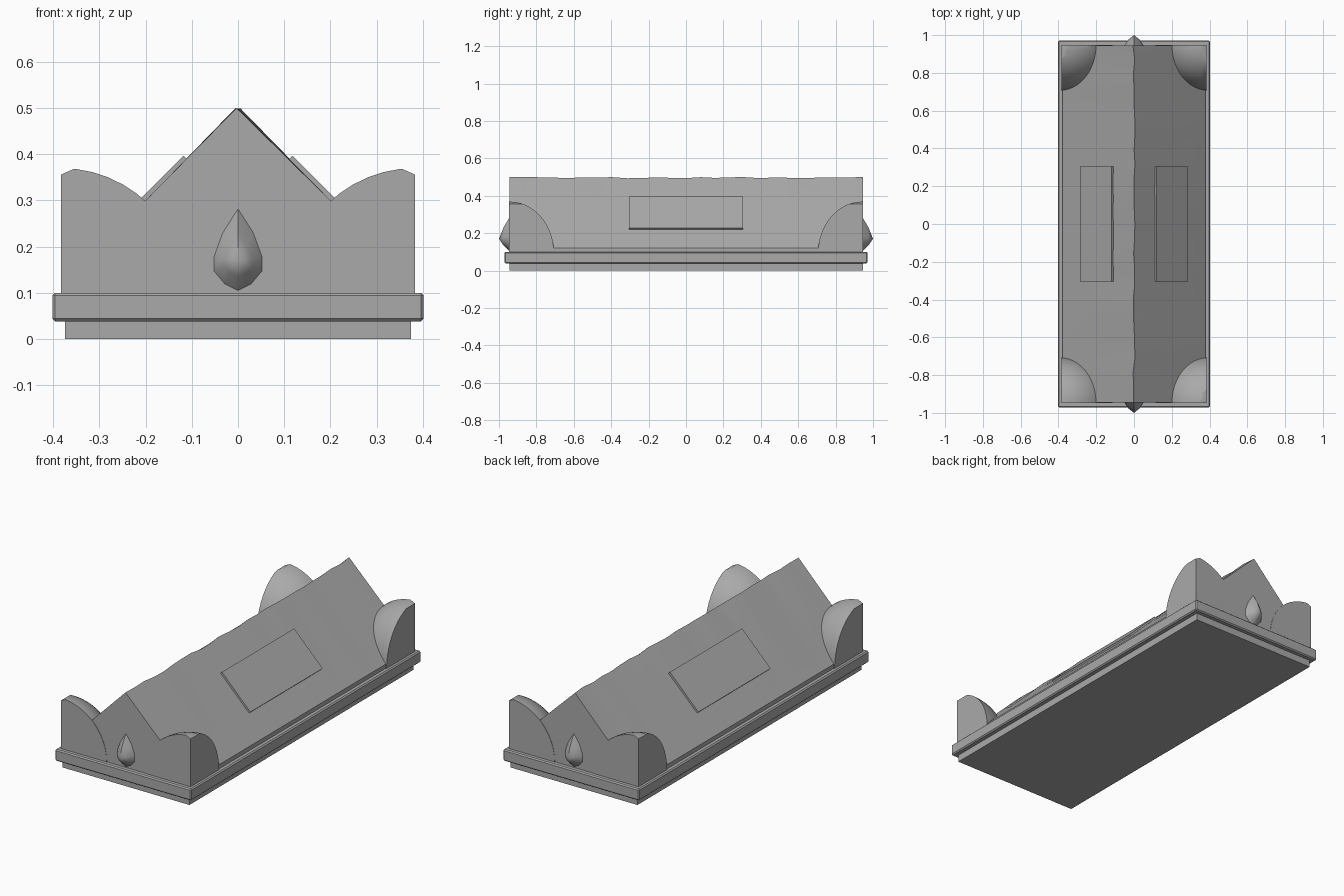
import bpy, bmesh, math, random
from mathutils import Vector, Matrix

random.seed(4)
cube = bpy.data.objects.get("Cube")
if cube:
    bpy.data.objects.remove(cube, do_unlink=True)

stone = bpy.data.materials.new("grey_stone")
stone.use_nodes = True
stone.diffuse_color = (0.4, 0.4, 0.4, 1)
stone.node_tree.nodes["Principled BSDF"].inputs["Base Color"].default_value = (0.4, 0.4, 0.4, 1)

HALF_LEN = 0.945
HALF_WID = 0.378
EAVE = 0.1
RIDGE = 0.5


def finish(name, bm, angle=30):
    bmesh.ops.recalc_face_normals(bm, faces=bm.faces[:])
    mesh = bpy.data.meshes.new(name)
    bm.to_mesh(mesh)
    bm.free()
    mesh.materials.append(stone)
    ob = bpy.data.objects.new(name, mesh)
    bpy.context.collection.objects.link(ob)
    bpy.ops.object.select_all(action="DESELECT")
    ob.select_set(True)
    bpy.context.view_layer.objects.active = ob
    bpy.ops.object.shade_smooth_by_angle(angle=math.radians(angle))
    return ob


def box(name, size, centre, bevel=0.0, turn=None):
    bm = bmesh.new()
    bmesh.ops.create_cube(bm, size=1)
    bmesh.ops.scale(bm, vec=size, verts=bm.verts)
    if bevel:
        bmesh.ops.bevel(bm, geom=bm.edges[:], offset=bevel, segments=1, affect="EDGES")
    if turn:
        bmesh.ops.transform(bm, matrix=turn, verts=bm.verts)
    bmesh.ops.translate(bm, vec=centre, verts=bm.verts)
    return finish(name, bm)


# Stepped slab under the roof
box("bottom_plate", (0.75, 2 * HALF_LEN, 0.05), (0, 0, 0.025))
box("rim_slab", (0.804, 1.942, 0.062), (0, 0, 0.069), bevel=0.006)

# Gabled roof, lofted along its length with a slightly worn ridge
bm = bmesh.new()
rings = []
STATIONS = 24
for i in range(STATIONS + 1):
    y = -HALF_LEN + 2 * HALF_LEN * i / STATIONS
    wear = random.uniform(0, 0.007) if 0 < i < STATIONS else 0
    shift = random.uniform(-0.006, 0.006)
    profile = [(-HALF_WID, EAVE - 0.02), (-HALF_WID, EAVE + 0.022), (-0.2, 0.3),
               (shift, RIDGE - wear),
               (0.2, 0.3), (HALF_WID, EAVE + 0.022), (HALF_WID, EAVE - 0.02)]
    rings.append([bm.verts.new((x, y, z)) for x, z in profile])
for a, b in zip(rings, rings[1:]):
    for k in range(len(a)):
        n = (k + 1) % len(a)
        bm.faces.new((a[k], a[n], b[n], b[k]))
bm.faces.new(rings[0])
bm.faces.new(rings[-1])
finish("gabled_roof", bm)

# Raised panels on both slopes
for side, label in ((1, "left"), (-1, "right")):
    turn = Matrix.Rotation(side * math.radians(45), 4, "Y")
    box(label + "_roof_panel", (0.238, 0.61, 0.024),
        (side * 0.194, 0, 0.304), turn=turn)


# Quarter-round corner ornaments, flat on their outer sides
def corner(name, sx, sy):
    bm = bmesh.new()
    bmesh.ops.create_uvsphere(bm, u_segments=40, v_segments=24, radius=1)
    bmesh.ops.scale(bm, vec=(0.27, 0.24, 0.27), verts=bm.verts)
    # the last plane trims the worn outer top edge
    cuts = [((0, 0, 0), (sx, 0, 0)), ((0, 0, 0), (0, sy, 0)), ((0, 0, -0.01), (0, 0, -1)),
            ((0, 0, 0.256), (sx * 0.45, 0, 1))]
    for co, no in cuts:
        bmesh.ops.bisect_plane(bm, geom=bm.verts[:] + bm.edges[:] + bm.faces[:],
                               plane_co=co, plane_no=Vector(no).normalized(), clear_outer=True)
        rim = [e for e in bm.edges if e.is_boundary]
        bmesh.ops.holes_fill(bm, edges=rim, sides=0)
    bmesh.ops.translate(bm, vec=(sx * 0.383, sy * 0.947, EAVE), verts=bm.verts)
    finish(name, bm)


for sy, end in ((-1, "front"), (1, "back")):
    for sx, side in ((1, "left"), (-1, "right")):
        corner(f"{end}_{side}_corner_ornament", sx, sy)

    # Worn boss on each gable end: broad low tip fading upwards
    bm = bmesh.new()
    outline = [(0, 0.29), (0.035, 0.235), (0.055, 0.18), (0.055, 0.145), (0.03, 0.115),
               (0, 0.1)]
    outline += [(-x, z) for x, z in outline[-2:0:-1]]
    root = [bm.verts.new((x, sy * 0.94, z)) for x, z in outline]
    mid = [bm.verts.new((x * 0.55, sy * 0.976, 0.17 + (z - 0.17) * 0.5)) for x, z in outline]
    tip = bm.verts.new((0, sy, 0.17))
    for k in range(len(root)):
        n = (k + 1) % len(root)
        bm.faces.new((root[k], root[n], mid[n], mid[k]))
        bm.faces.new((mid[k], mid[n], tip))
    bm.faces.new(root)
    finish(end + "_boss", bm, 50)
